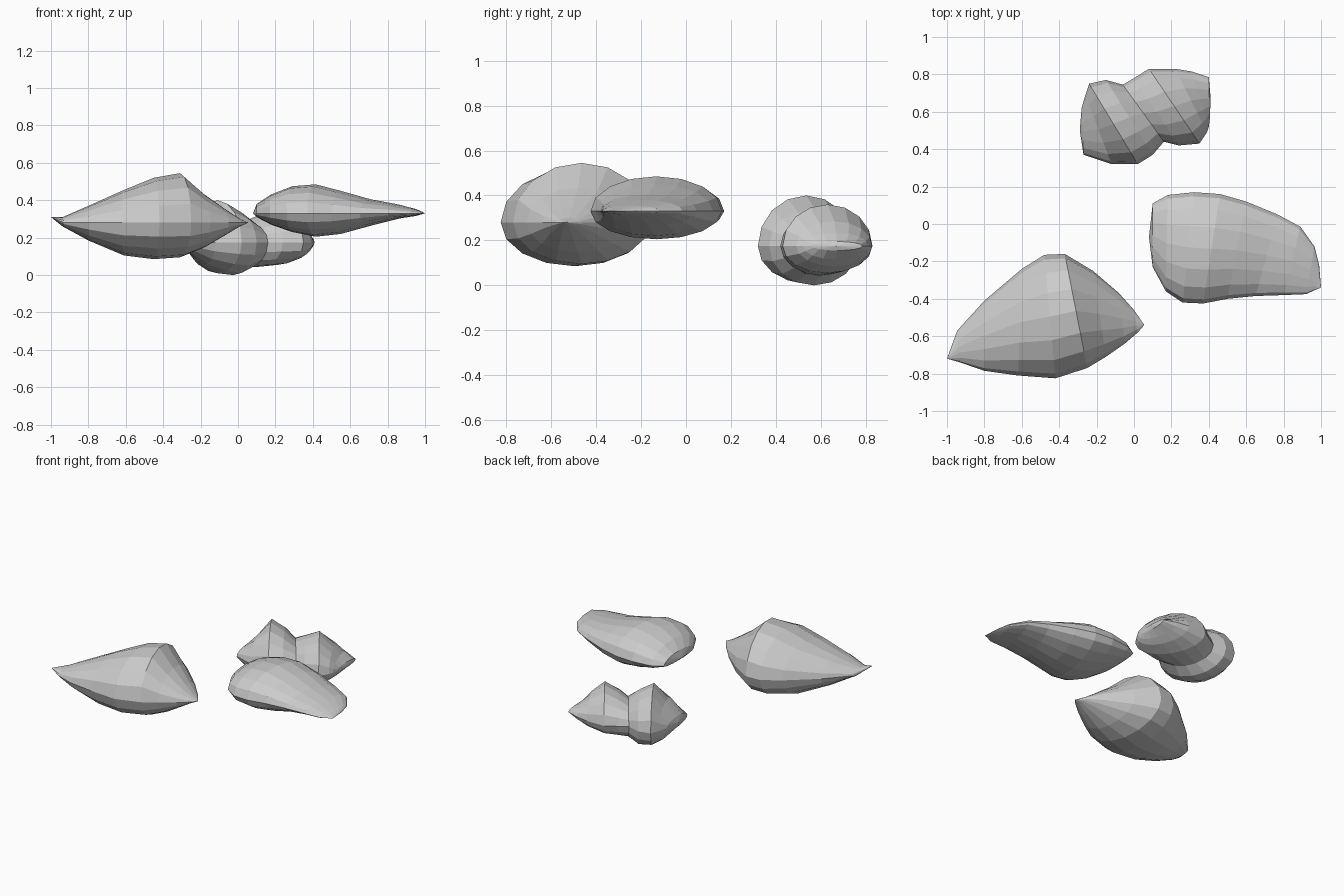
import bpy, bmesh, math

SEG = 8  # facets across each half dome


def pebble(name, seam, start, end, stations):
    """Loft lens-shaped sections; station = back x,y, front x,y, rise above and drop below the seam."""
    bm = bmesh.new()
    rings = []
    for bx, by, fx, fy, up, down in stations:
        ring = []
        for i in range(2 * SEG):
            a = math.pi * i / SEG
            t = (1 - math.cos(a)) / 2
            s = math.sin(a)
            z = seam + s * (up if s > 0 else down)
            ring.append(bm.verts.new((bx + (fx - bx) * t, by + (fy - by) * t, z)))
        rings.append(ring)
    n = 2 * SEG
    for r0, r1 in zip(rings, rings[1:]):
        for i in range(n):
            j = (i + 1) % n
            bm.faces.new((r0[i], r0[j], r1[j], r1[i]))
    # pointed ends
    for tip, ring in ((start, rings[0]), (end, rings[-1])):
        v = bm.verts.new(tip)
        for i in range(n):
            bm.faces.new((v, ring[i], ring[(i + 1) % n]))
    bmesh.ops.recalc_face_normals(bm, faces=bm.faces)
    mesh = bpy.data.meshes.new(name)
    bm.to_mesh(mesh)
    bm.free()
    obj = bpy.data.objects.new(name, mesh)
    bpy.context.collection.objects.link(obj)
    return obj


# large peaked stone, front left
pebble("large_stone", 0.28, (-1.0, -0.72, 0.31), (0.055, -0.54, 0.28), [
    (-0.945, -0.57, -0.93, -0.74, 0.03, 0.02),
    (-0.80, -0.41, -0.80, -0.785, 0.09, 0.095),
    (-0.60, -0.24, -0.62, -0.81, 0.175, 0.175),
    (-0.48, -0.165, -0.42, -0.825, 0.24, 0.195),
    (-0.37, -0.16, -0.25, -0.77, 0.265, 0.185),
    (-0.22, -0.25, -0.15, -0.71, 0.155, 0.135),
    (-0.08, -0.37, -0.05, -0.64, 0.07, 0.065),
    (0.00, -0.46, 0.02, -0.58, 0.02, 0.02),
])

# long flat stone, right, tapering to a thin edge
pebble("flat_stone", 0.33, (0.08, -0.07, 0.33), (1.0, -0.34, 0.33), [
    (0.10, 0.11, 0.10, -0.23, 0.05, 0.02),
    (0.18, 0.155, 0.17, -0.36, 0.10, 0.06),
    (0.32, 0.17, 0.26, -0.42, 0.145, 0.10),
    (0.46, 0.16, 0.37, -0.425, 0.155, 0.125),
    (0.60, 0.12, 0.50, -0.40, 0.12, 0.11),
    (0.77, 0.05, 0.65, -0.385, 0.075, 0.065),
    (0.89, -0.015, 0.80, -0.38, 0.05, 0.03),
    (0.965, -0.12, 0.92, -0.375, 0.025, 0.015),
    (0.99, -0.22, 0.97, -0.352, 0.01, 0.005),
])

# two-lobed stone, back, with a pinched waist
pebble("twin_lobe_stone", 0.175, (-0.29, 0.50, 0.175), (0.41, 0.67, 0.175), [
    (-0.28, 0.62, -0.27, 0.37, 0.04, 0.04),
    (-0.26, 0.69, -0.12, 0.32, 0.13, 0.125),
    (-0.24, 0.75, 0.02, 0.32, 0.225, 0.165),
    (-0.15, 0.77, 0.10, 0.37, 0.17, 0.175),
    (-0.06, 0.745, 0.16, 0.44, 0.105, 0.135),
    (0.00, 0.78, 0.24, 0.42, 0.14, 0.13),
    (0.08, 0.83, 0.35, 0.43, 0.185, 0.12),
    (0.22, 0.83, 0.39, 0.49, 0.11, 0.09),
    (0.31, 0.815, 0.40, 0.52, 0.06, 0.06),
    (0.40, 0.785, 0.405, 0.56, 0.02, 0.02),
])
